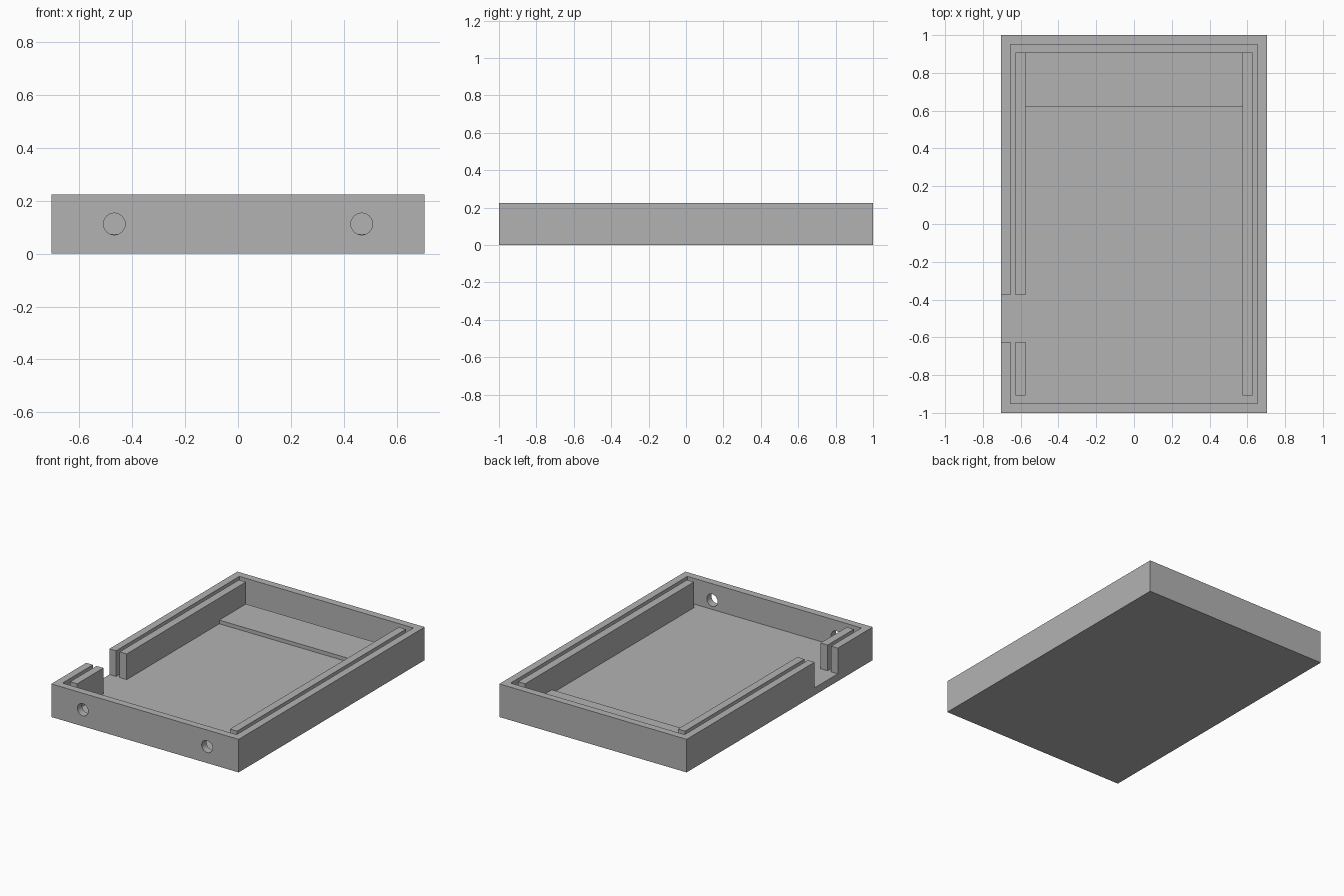
import bpy
import math

default = bpy.data.objects.get("Cube")
if default:
    bpy.data.objects.remove(default, do_unlink=True)

# Overall dimensions
HALF_X, HALF_Y, HEIGHT = 0.705, 1.0, 0.225
WALL, FLOOR = 0.05, 0.05
RIB_IN, RIB_OUT, RIB_END = 0.575, 0.628, 0.907
GAP_FRONT, GAP_BACK = -0.625, -0.375

grey = bpy.data.materials.new("light grey")
grey.use_nodes = True
colour = (0.45, 0.45, 0.45, 1)
grey.diffuse_color = colour
grey.node_tree.nodes["Principled BSDF"].inputs["Base Color"].default_value = colour


def box(name, x, y, z):
    """Box spanning the given (low, high) ranges."""
    spans = (x, y, z)
    bpy.ops.mesh.primitive_cube_add(size=1, location=[(a + b) / 2 for a, b in spans])
    ob = bpy.context.object
    ob.name = name
    ob.scale = [b - a for a, b in spans]
    bpy.ops.object.transform_apply(location=False, rotation=False, scale=True)
    ob.data.materials.append(grey)
    return ob


def cut(target, cutter):
    """Subtract the cutter and discard it."""
    cutter.hide_render = True
    mod = target.modifiers.new("cut", "BOOLEAN")
    mod.operation, mod.solver, mod.object = "DIFFERENCE", "EXACT", cutter
    bpy.ops.object.select_all(action="DESELECT")
    target.select_set(True)
    bpy.context.view_layer.objects.active = target
    bpy.ops.object.modifier_apply(modifier=mod.name)
    bpy.data.objects.remove(cutter, do_unlink=True)


# Open tray with a side opening down to the floor
tray = box("tray", (-HALF_X, HALF_X), (-HALF_Y, HALF_Y), (0, HEIGHT))
inner_x, inner_y = HALF_X - WALL, HALF_Y - WALL
cut(tray, box("cavity_cutter", (-inner_x, inner_x), (-inner_y, inner_y), (FLOOR, 1)))
cut(tray, box("opening_cutter", (-1, -0.6), (GAP_FRONT, GAP_BACK), (FLOOR, 1)))

# Two round holes through the front wall
for side in (-1, 1):
    bpy.ops.mesh.primitive_cylinder_add(
        vertices=48, radius=0.041, depth=0.2,
        location=(side * 0.468, -HALF_Y + WALL / 2, HEIGHT / 2),
        rotation=(math.pi / 2, 0, 0))
    hole = bpy.context.object
    hole.data.materials.append(grey)
    cut(tray, hole)
bpy.ops.object.shade_smooth_by_angle(angle=math.radians(30))

# Inner ribs, set off from the side walls by a narrow slot
rib_z = (FLOOR, HEIGHT)
box("left_rib", (RIB_IN, RIB_OUT), (-RIB_END, RIB_END), rib_z)
box("right_rib_back", (-RIB_OUT, -RIB_IN), (GAP_BACK, RIB_END), rib_z)
box("right_rib_front", (-RIB_OUT, -RIB_IN), (-RIB_END, GAP_FRONT), rib_z)

# Low raised step on the floor at the back
box("back_step", (-RIB_IN, RIB_IN), (0.62, RIB_END), (FLOOR, FLOOR + 0.025))
